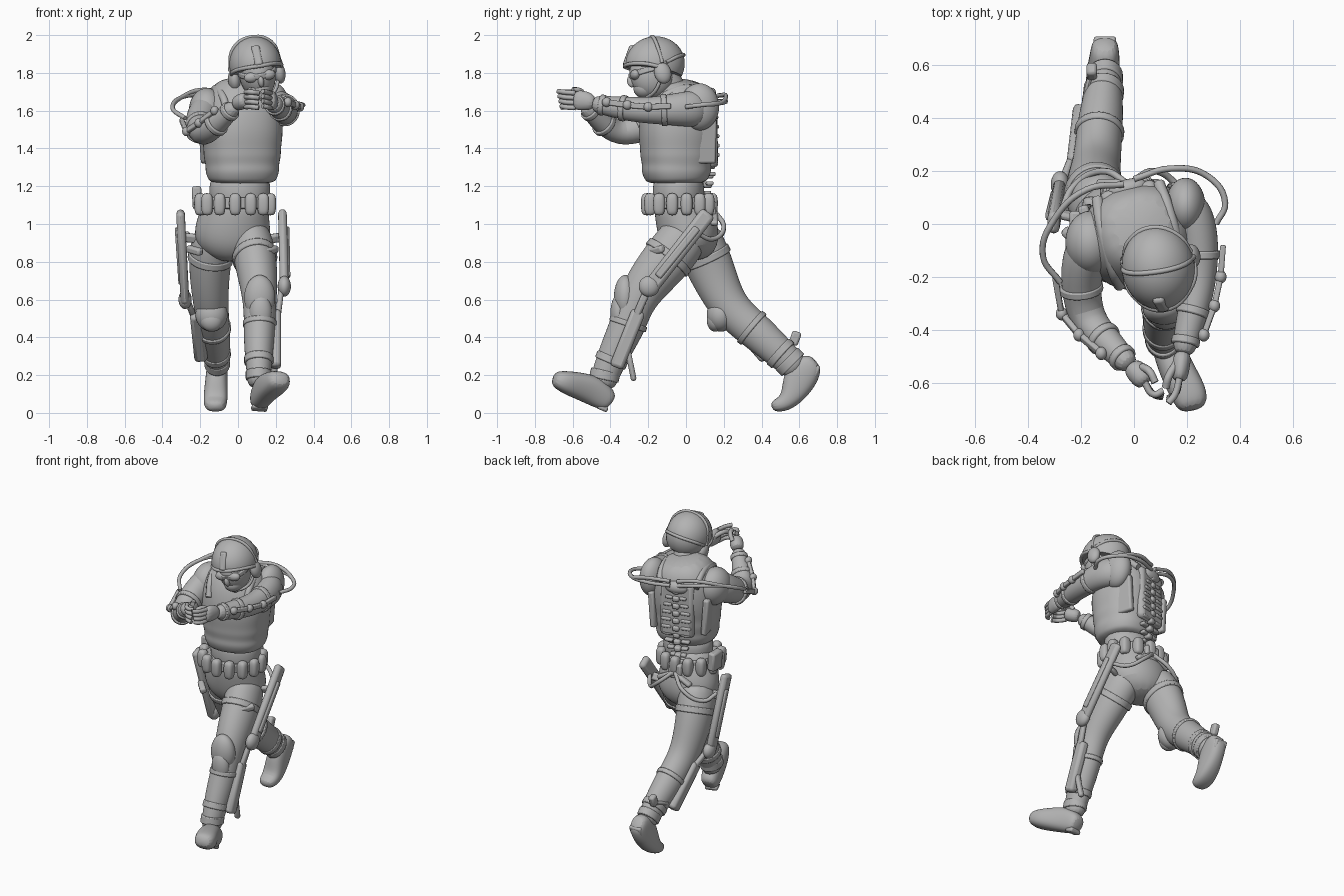
import bpy, bmesh, math
from mathutils import Vector, Matrix

if "Cube" in bpy.data.objects:
    bpy.data.objects.remove(bpy.data.objects["Cube"])

grey = bpy.data.materials.new("plain grey")
grey.use_nodes = True
grey.diffuse_color = (.45, .45, .45, 1)
grey.node_tree.nodes["Principled BSDF"].inputs["Base Color"].default_value = (.45, .45, .45, 1)

WORLD = Matrix.Identity(4)
TORSO = Matrix.Translation((.02, -.04, 0)) @ Matrix.Rotation(.25, 4, "Z")
HEAD = (Matrix.Translation((.092, -.165, 1.845)) @ Matrix.Rotation(.12, 4, "Z")
        @ Matrix.Rotation(-.16, 4, "Y") @ Matrix.Rotation(.24, 4, "X"))


def finish(name, data, frame, bevel=0, subsurf=0):
    data.materials.append(grey)
    ob = bpy.data.objects.new(name, data)
    bpy.context.collection.objects.link(ob)
    ob.matrix_world = frame
    if bevel:
        mod = ob.modifiers.new("bevel", "BEVEL")
        mod.width, mod.segments = bevel, 2
    if subsurf:
        mod = ob.modifiers.new("subsurf", "SUBSURF")
        mod.levels = mod.render_levels = subsurf
    if isinstance(data, bpy.types.Mesh):
        bpy.ops.object.select_all(action="DESELECT")
        ob.select_set(True)
        bpy.context.view_layer.objects.active = ob
        bpy.ops.object.shade_smooth_by_angle(angle=math.radians(40))
    return ob


def from_bmesh(name, bm, frame, **mods):
    bmesh.ops.recalc_face_normals(bm, faces=bm.faces)
    mesh = bpy.data.meshes.new(name)
    bm.to_mesh(mesh)
    bm.free()
    return finish(name, mesh, frame, **mods)


def axes(direction):
    """Side and front axes square to a direction, the side kept close to x."""
    d = Vector(direction).normalized()
    side = (Vector((1, 0, 0)) - d * d.x).normalized()
    return side, d.cross(side), d


def limb(name, pts, frame=WORLD, power=1, soft=True):
    """Loft of oval rings along points (x, y, z, side radius, front radius)."""
    bm, rings, segs = bmesh.new(), [], 14 if soft else 28
    for i, p in enumerate(pts):
        ahead = Vector(pts[min(i + 1, len(pts) - 1)][:3]) - Vector(pts[max(i - 1, 0)][:3])
        side, front, _ = axes(ahead)
        ring = []
        for k in range(segs):
            c, s = math.cos(k * math.tau / segs), math.sin(k * math.tau / segs)
            c, s = [math.copysign(abs(v) ** power, v) for v in (c, s)]
            ring.append(bm.verts.new(Vector(p[:3]) + side * c * p[3] + front * s * p[4]))
        rings.append(ring)
    for low, high in zip(rings, rings[1:]):
        for k in range(segs):
            n = (k + 1) % segs
            bm.faces.new((low[k], low[n], high[n], high[k]))
    bm.faces.new(rings[0])
    bm.faces.new(rings[-1])
    return from_bmesh(name, bm, frame, **({"subsurf": 2} if soft else {"bevel": .006}))


def band(name, pts, t, height, grow=.01, frame=WORLD, power=1):
    """Strap around a limb at position t along its points."""
    i = min(int(t), len(pts) - 2)
    a, b = Vector(pts[i]), Vector(pts[i + 1])
    mid = a.lerp(b, t - i)
    step = Vector((b - a)[:3]).normalized()
    radii = (mid[3] + grow, mid[4] + grow)
    ends = [tuple(Vector(mid[:3]) + step * height * k) + radii for k in (-.5, .5)]
    limb(name, ends, frame, power, soft=False)


def ball(name, loc, size, frame=WORLD, cut=None):
    """Ellipsoid, optionally opened below a plane that rises to the front."""
    bm = bmesh.new()
    bmesh.ops.create_uvsphere(bm, u_segments=32, v_segments=20, radius=1)
    if cut is not None:
        bmesh.ops.bisect_plane(bm, geom=bm.verts[:] + bm.edges[:] + bm.faces[:],
                               plane_co=(0, 0, cut), plane_no=(0, -.5, -1), clear_outer=True)
        bmesh.ops.holes_fill(bm, edges=[e for e in bm.edges if e.is_boundary])
    bmesh.ops.scale(bm, vec=size, verts=bm.verts)
    bmesh.ops.translate(bm, vec=loc, verts=bm.verts)
    return from_bmesh(name, bm, frame)


def bar(name, start, end, wide, deep, frame=WORLD, bevel=.012):
    """Rounded box between two points; wide runs along x."""
    a, b = Vector(start), Vector(end)
    bm = bmesh.new()
    bmesh.ops.create_cube(bm, size=1)
    turn = Matrix(axes(b - a)).transposed().to_4x4()
    shape = Matrix.Translation((a + b) / 2) @ turn @ Matrix.Diagonal((wide, deep, (b - a).length, 1))
    bmesh.ops.transform(bm, matrix=shape, verts=bm.verts)
    return from_bmesh(name, bm, frame, bevel=bevel)


def tube(name, pts, radius, frame=WORLD):
    curve = bpy.data.curves.new(name, "CURVE")
    curve.dimensions, curve.bevel_depth, curve.use_fill_caps = "3D", radius, True
    curve.bevel_resolution, curve.resolution_u = 2, 6
    spline = curve.splines.new("BEZIER")
    spline.bezier_points.add(len(pts) - 1)
    for point, co in zip(spline.bezier_points, pts):
        point.co = co
        point.handle_left_type = point.handle_right_type = "AUTO"
    return finish(name, curve, frame)


# Torso: vest, waist and pelvis
vest = [(0, -.01, 1.21, .165, .15), (0, -.01, 1.24, .188, .17), (0, -.012, 1.28, .2, .187), (0, -.01, 1.31, .197, .182),
        (0, -.01, 1.36, .21, .195), (0, -.01, 1.4, .208, .193), (0, -.01, 1.48, .222, .208),
        (0, .005, 1.6, .215, .2), (.01, .02, 1.69, .185, .17), (.02, .03, 1.77, .12, .11)]
limb("vest", vest, TORSO, power=.85)
limb("waist", [(.01, -.04, 1.08, .165, .14), (.01, -.04, 1.16, .165, .14), (.01, -.04, 1.28, .17, .14)])
limb("pelvis", [(.01, -.035, 1.17, .16, .14), (-.01, -.02, 1.08, .18, .155), (-.03, .01, .97, .212, .168),
                (-.03, .03, .88, .2, .155), (-.03, .04, .8, .09, .09)])
for side in (-1, 1):
    tube("shoulder_strap", [(side * .12, -.17, 1.58), (side * .13, -.1, 1.68),
                            (side * .13, .07, 1.71), (side * .12, .17, 1.64)], .022, TORSO)
    bar("side_panel", (side * .165, .08, 1.32), (side * .182, .08, 1.56), .04, .16, TORSO)
ball("left_shoulder_pad", (.195, .07, 1.62), (.075, .105, .125))
ball("right_shoulder_pad", (-.165, -.07, 1.6), (.095, .12, .12))
bar("back_plate", (0, .165, 1.3), (0, .16, 1.66), .22, .06, TORSO, .025)

# Belt with pouches
band("belt", [(-.01, -.035, 1.08, .175, .155), (-.01, -.035, 1.14, .175, .155)], .5, .06)
for k in range(14):
    a = k * math.tau / 14 - math.pi / 2
    x, y = -.015 + .19 * math.cos(a), -.035 + .172 * math.sin(a)
    limb("belt_pouch", [(x, y, z, r, r) for z, r in ((1.045, .02), (1.065, .031), (1.13, .034), (1.165, .024))], power=.7)
bar("hip_case", (-.215, .0, 1.08), (-.22, 0, 1.2), .05, .1)

# Spine of the exoskeleton
for k in range(10):
    z = 1.14 + k * .05
    y = .15 + .035 * min(1, k / 4)
    spread = .035 + .03 * math.sin(math.pi * k / 9)
    bar("vertebra", (0, y, z), (0, y, z + .036), .045, .045, TORSO)
    for side in (-1, 1):
        bar("spine_rib", (side * spread, y, z + .014), (side * spread, y, z + .036), spread, .035, TORSO, .008)
ball("spine_hub", (0, .18, 1.63), (.075, .035, .04), TORSO)
bar("spine_base", (-.02, .13, 1.02), (-.02, .13, 1.12), .1, .06)

# Head with helmet, goggles and ear cups
limb("neck", [(.05, -.05, 1.68, .08, .08), (.07, -.1, 1.75, .075, .08), (.09, -.15, 1.82, .075, .08)])
ball("face", (0, -.03, -.05), (.095, .118, .13), HEAD)
ball("jaw", (0, -.08, -.11), (.06, .065, .055), HEAD)
ball("nose", (0, -.148, -.06), (.016, .02, .03), HEAD)
ball("helmet", (0, 0, 0), (.138, .16, .148), HEAD, cut=-.28)
tube("helmet_rim", [(-.135, .02, -.045), (-.118, -.08, .005), (0, -.157, .03), (.118, -.08, .005), (.135, .02, -.045)], .011, HEAD)
tube("helmet_strap", [(-.138, .02, -.02), (-.1, .02, .105), (0, .02, .146), (.1, .02, .105), (.138, .02, -.02)], .01, HEAD)
tube("helmet_back_band", [(-.13, .04, -.02), (-.095, .115, .0), (0, .16, .01), (.095, .115, .0), (.13, .04, -.02)], .01, HEAD)
bar("helmet_mount", (0, -.155, .03), (0, -.09, .125), .045, .03, HEAD)
for side in (-1, 1):
    ball("ear_cup", (side * .122, .01, -.07), (.032, .045, .058), HEAD)
    ball("goggle_lens", (side * .042, -.122, -.035), (.042, .027, .028), HEAD)
    tube("chin_strap", [(side * .115, 0, -.09), (side * .075, -.05, -.15), (0, -.1, -.165)], .01, HEAD)
band("goggle_band", [(0, -.03, -.05, .098, .117), (0, -.03, -.01, .098, .117)], .5, .03, .005, HEAD)

# Arms
left_arm = [(.17, .08, 1.61, .085, .1), (.228, .03, 1.61, .085, .1), (.25, -.08, 1.605, .075, .085), (.25, -.2, 1.6, .066, .07),
            (.23, -.31, 1.61, .062, .067), (.2, -.42, 1.625, .052, .053), (.185, -.5, 1.64, .042, .045)]
right_arm = [(-.12, -.04, 1.61, .085, .1), (-.18, -.09, 1.6, .09, .1), (-.205, -.2, 1.53, .082, .09), (-.19, -.34, 1.47, .072, .07),
             (-.13, -.42, 1.515, .066, .066), (-.06, -.49, 1.58, .052, .052), (-.01, -.54, 1.63, .042, .042)]
for name, arm in (("left", left_arm), ("right", right_arm)):
    limb(name + "_arm", arm)
    for t in (2.3, 4.2, 5.3):
        band(name + "_arm_band", arm, t, .03, .005)
    out = 1 if name == "left" else -1
    joints = [Vector(arm[i][:3]) + Vector((out * (arm[i][3] + .012), 0, .02)) for i in (2, 3, 4, 5)]
    for a, b in zip(joints, joints[1:]):
        bar(name + "_arm_brace", a, b, .022, .03, bevel=.006)
        ball(name + "_arm_pivot", b, (.022, .025, .025))

# Hands
limb("left_palm", [(.185, -.48, 1.64, .035, .04), (.178, -.54, 1.655, .035, .055), (.17, -.6, 1.655, .03, .055)])
limb("right_palm", [(-.015, -.53, 1.63, .04, .04), (.02, -.57, 1.65, .045, .045), (.05, -.605, 1.66, .04, .04)])
for k in range(4):
    z = 1.615 + k * .026
    tube("left_finger", [(.172, -.585, z), (.155, -.645, z + .005), (.13, -.66 - .006 * k, z + .01)], .013)
    tube("right_finger", [(.04, -.6, z + .005), (.075, -.645, z + .005), (.11, -.655 + .008 * k, z)], .013)
tube("left_thumb", [(.16, -.53, 1.67), (.13, -.58, 1.69), (.12, -.62, 1.68)], .015)
tube("right_thumb", [(.03, -.54, 1.67), (.06, -.56, 1.705), (.08, -.6, 1.71)], .015)

# Legs
left_leg = [(.06, .01, .97, .1, .12), (.075, -.03, .9, .115, .138), (.095, -.12, .79, .115, .135), (.11, -.21, .68, .103, .12),
            (.115, -.27, .58, .09, .102), (.115, -.31, .46, .085, .098), (.11, -.36, .36, .082, .09), (.11, -.43, .2, .065, .075), (.11, -.445, .13, .06, .07)]
right_leg = [(-.11, .04, .97, .1, .12), (-.135, .07, .9, .12, .135), (-.15, .12, .79, .115, .132), (-.15, .175, .66, .103, .118),
             (-.14, .24, .54, .092, .105), (-.13, .36, .44, .09, .102), (-.12, .45, .36, .082, .092), (-.11, .55, .27, .064, .08), (-.11, .6, .22, .055, .07)]
for name, leg in (("left", left_leg), ("right", right_leg)):
    limb(name + "_leg", leg)
    for t, h in ((1.7, .04), (4.9, .03), (6.5, .04)):
        band(name + "_leg_strap", leg, t, h, .004)
    out = 1 if name == "left" else -1
    x, y, z = leg[1][:3]
    bar(name + "_strap_buckle", (x + out * .06, y - .16, z - .05), (x + out * .13, y - .09, z - .03), .04, .04)
ball("left_knee_pad", (.115, -.322, .61), (.082, .06, .12))
ball("left_knee_cap", (.12, -.355, .53), (.06, .045, .1))
ball("right_knee_pad", (-.14, .185, .52), (.085, .075, .09))
ball("right_knee_cap", (-.14, .155, .49), (.06, .045, .06))

# Boots with heels and cuffs
limb("left_boot", [(.11, -.395, .05, .045, .04), (.115, -.425, .075, .057, .07), (.14, -.5, .125, .064, .082),
                   (.18, -.59, .15, .07, .07), (.215, -.655, .168, .07, .058), (.225, -.705, .185, .05, .035)], power=.8)
limb("right_boot", [(-.11, .69, .275, .045, .045), (-.11, .65, .245, .056, .08), (-.113, .602, .185, .06, .094),
                    (-.118, .567, .1, .065, .068), (-.12, .52, .045, .064, .045), (-.12, .45, .032, .048, .03)], power=.8)
bar("left_heel", (.11, -.42, .018), (.12, -.47, .04), .085, .03, bevel=.01)
bar("right_heel", (-.11, .7, .25), (-.11, .675, .19), .085, .03, bevel=.01)
band("left_boot_cuff", left_leg, 7, .05, .004)
band("right_boot_cuff", right_leg, 7, .05, .004)

# Leg frames of the exoskeleton
bar("left_thigh_rod", (.235, .12, 1.06), (.245, -.2, .65), .045, .085, bevel=.02)
bar("left_thigh_rail", (.262, .06, .98), (.267, -.15, .72), .02, .04)
bar("right_thigh_rod", (-.305, .0, 1.07), (-.28, .14, .58), .045, .085, bevel=.02)
bar("right_thigh_rail", (-.325, .03, .98), (-.305, .11, .68), .02, .04)
ball("left_knee_pivot", (.245, -.195, .67), (.035, .055, .055))
ball("right_knee_pivot", (-.28, .15, .6), (.035, .05, .05))
bar("left_shin_link", (.23, -.2, .66), (.21, -.27, .5), .03, .04)
bar("left_shin_frame", (.2, -.25, .54), (.2, -.37, .24), .055, .075, bevel=.018)
bar("left_shin_fork", (.195, -.31, .34), (.19, -.275, .17), .035, .03)
bar("right_shin_link", (-.27, .16, .6), (-.23, .26, .5), .03, .04)
bar("right_shin_frame", (-.22, .22, .53), (-.195, .43, .29), .07, .08, bevel=.018)
bar("right_heel_link", (-.19, .46, .34), (-.16, .58, .38), .02, .025)
bar("right_heel_block", (-.16, .565, .36), (-.16, .59, .43), .04, .05)

# Hoses from the spine to arms and hips
for lift in (0, .03):
    tube("left_arm_hose", [(.0, .17, 1.65 + lift), (.14, .21, 1.65 + lift), (.28, .18, 1.64), (.345, .08, 1.63), (.31, .0, 1.62)], .012)
    tube("right_arm_hose", [(-.04, .15, 1.65 + lift), (-.18, .13, 1.68 + lift), (-.3, .02, 1.67), (-.345, -.12, 1.61), (-.28, -.22, 1.56)], .012)
for side in (-1, 1):
    tube("hip_hose", [(-.02, .15, 1.07), (-.02 + side * .1, .2, .98), (-.03 + side * .2, .14, .92), (-.02 + side * .25, .06, .95)], .013)
    bar("hip_arm", (-.02, .15, 1.06), (-.02 + side * .12, .15, 1.0), .03, .04)
    bar("hip_bracket", (-.02 + side * .18, .02, .92), (-.03 + side * .26, .04, .93), .03, .05)
